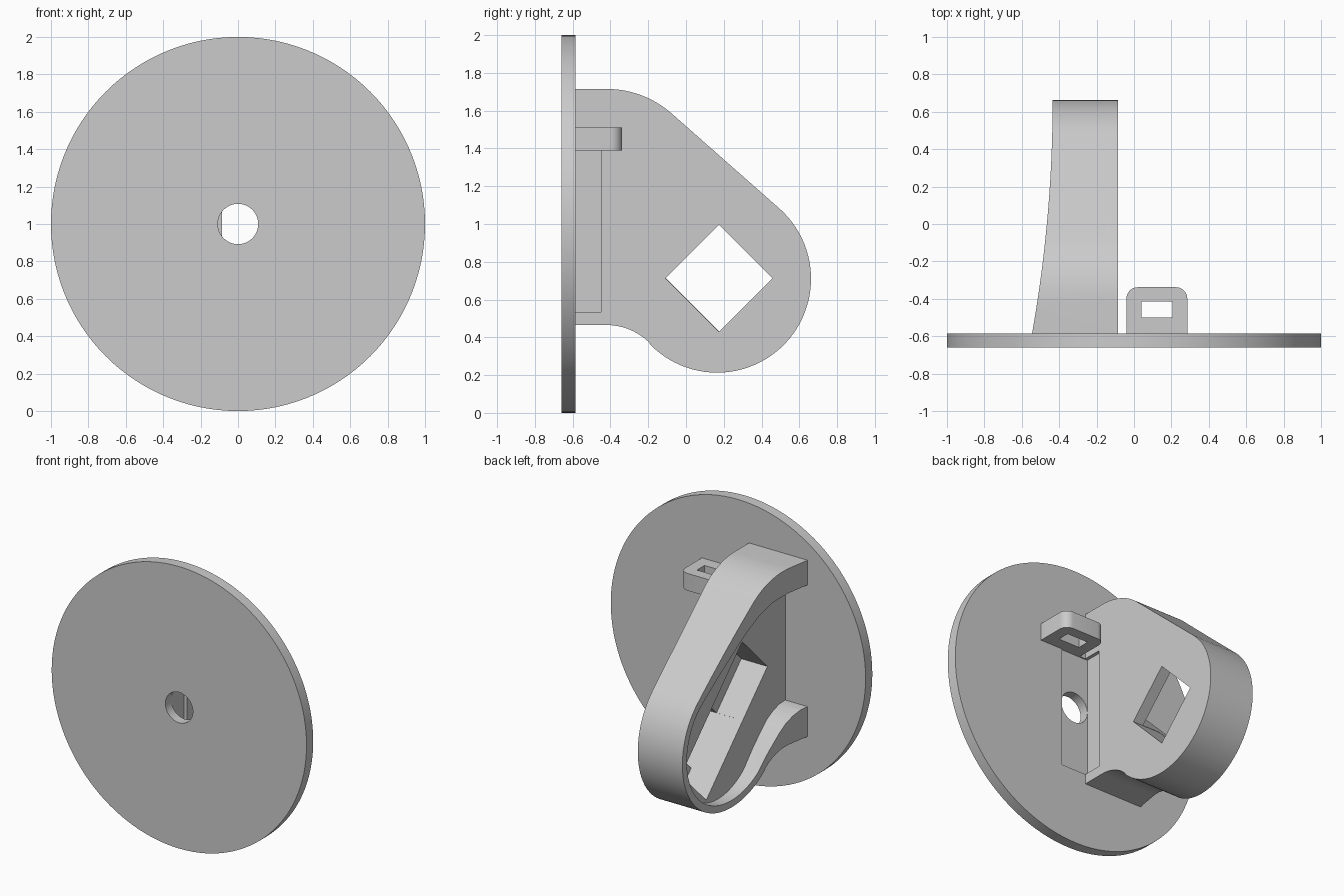
import bpy, bmesh, math
from mathutils import Vector

if "Cube" in bpy.data.objects:
    bpy.data.objects.remove(bpy.data.objects["Cube"], do_unlink=True)

grey = bpy.data.materials.new("plain_grey")
grey.use_nodes = True
grey.diffuse_color = (0.6, 0.6, 0.6, 1)
grey.node_tree.nodes["Principled BSDF"].inputs["Base Color"].default_value = (0.6, 0.6, 0.6, 1)

AXES = {"x": lambda a, b, d: (d, a, b),
        "y": lambda a, b, d: (a, d, b),
        "z": lambda a, b, d: (a, b, d)}


def prism(name, points, axis, lo, hi):
    """Extrude a closed 2D outline along an axis."""
    bm = bmesh.new()
    place = AXES[axis]
    base = bm.faces.new([bm.verts.new(place(a, b, lo)) for a, b in points])
    made = bmesh.ops.extrude_face_region(bm, geom=[base])
    shift = Vector(place(0, 0, hi - lo))
    bmesh.ops.translate(bm, vec=shift, verts=[v for v in made["geom"] if isinstance(v, bmesh.types.BMVert)])
    bmesh.ops.recalc_face_normals(bm, faces=bm.faces)
    mesh = bpy.data.meshes.new(name)
    bm.to_mesh(mesh)
    bm.free()
    mesh.materials.append(grey)
    obj = bpy.data.objects.new(name, mesh)
    bpy.context.collection.objects.link(obj)
    return obj


def arc(cx, cy, r, start, end, steps):
    angles = [math.radians(start + (end - start) * i / steps) for i in range(steps + 1)]
    return [(cx + r * math.cos(t), cy + r * math.sin(t)) for t in angles]


def rect(a0, a1, b0, b1):
    return [(a0, b0), (a1, b0), (a1, b1), (a0, b1)]


def cut(target, *cutters):
    """Subtract cutters, bake the result and remove the helpers."""
    bpy.context.view_layer.objects.active = target
    for c in cutters:
        c.hide_render = True
        mod = target.modifiers.new("cut", "BOOLEAN")
        mod.operation, mod.solver, mod.object = "DIFFERENCE", "EXACT", c
        bpy.ops.object.modifier_apply(modifier=mod.name)
        bpy.data.objects.remove(c, do_unlink=True)


def smooth(obj):
    bpy.ops.object.select_all(action="DESELECT")
    obj.select_set(True)
    bpy.context.view_layer.objects.active = obj
    bpy.ops.object.shade_smooth_by_angle(angle=math.radians(25))


BACK = -0.585       # rear face of the disc
SLOT = 0.108        # half width of the slot and radius of the bore


def slot_cutter():
    return prism("slot_cutter", rect(-SLOT, SLOT, BACK - 0.008, -0.45), "z", 0.535, 1.388)


# Round face plate with a central bore and shallow slot
disc = prism("round_plate", arc(0, 1, 1, 0, 357, 119), "y", -0.66, BACK)
cut(disc, prism("bore", arc(0, 1, SLOT, 0, 354, 59), "y", -1, 0), slot_cutter())

# Bracket: teardrop side outline
outline = ([(BACK, 1.715)] + arc(-0.42, 1.195, 0.52, 90, 49, 12)
           + arc(0.165, 0.71, 0.497, 49, -136.5, 48)
           + arc(-0.42, 0.145, 0.32, 43.5, 90, 12) + [(BACK, 0.465)])
bracket = prism("bracket", outline, "x", -0.6, -0.085)

# Curved trim on the open side
curve = [(-0.435 - 0.11 * ((0.66 - y) / 1.245) ** 2, y)
         for y in [-0.7 + 1.5 * i / 24 for i in range(25)]]
trim = prism("trim", [(-1, -0.7)] + curve + [(-1, 0.8)], "z", 0, 2)

# Hollow following the outline, thin-walled around the round end
hollow = ([(-0.7, 1.54), (-0.4, 1.54), (-0.27, 1.525), (-0.13, 1.47), (0, 1.39)]
          + arc(0.165, 0.71, 0.447, 49, -130, 44)
          + [(-0.22, 0.475), (-0.32, 0.57), (-0.38, 0.62), (-0.45, 0.655), (-0.52, 0.675), (-0.7, 0.68)])
hollow = prism("hollow", hollow, "x", -1, -0.37)


def tilted(half_length, centre_y, centre_z, half_width=0.2):
    """Rectangle whose long side falls towards the rear at 45 degrees."""
    k = math.sqrt(0.5)
    return [(centre_y + k * (u + v), centre_z + k * (v - u))
            for u, v in rect(-half_length, half_length, -half_width, half_width)]


pocket = prism("pocket", tilted(0.485, 0.1, 0.79), "x", -0.5, -0.165)
window = prism("window", tilted(0.2, 0.175, 0.713), "x", -0.3, 0.1)
cut(bracket, trim, hollow, pocket, window, slot_cutter())

# Small loop behind the plate with rounded outer corners
loop = prism("cable_loop", [(-0.04, BACK), (0.285, BACK)] + arc(0.225, -0.398, 0.06, 0, 90, 8)
             + arc(0.02, -0.398, 0.06, 90, 180, 8), "z", 1.388, 1.51)
cut(loop, prism("loop_hole", rect(0.04, 0.205, -0.5, -0.415), "z", 1, 1.8))

for part in (disc, bracket, loop):
    smooth(part)
